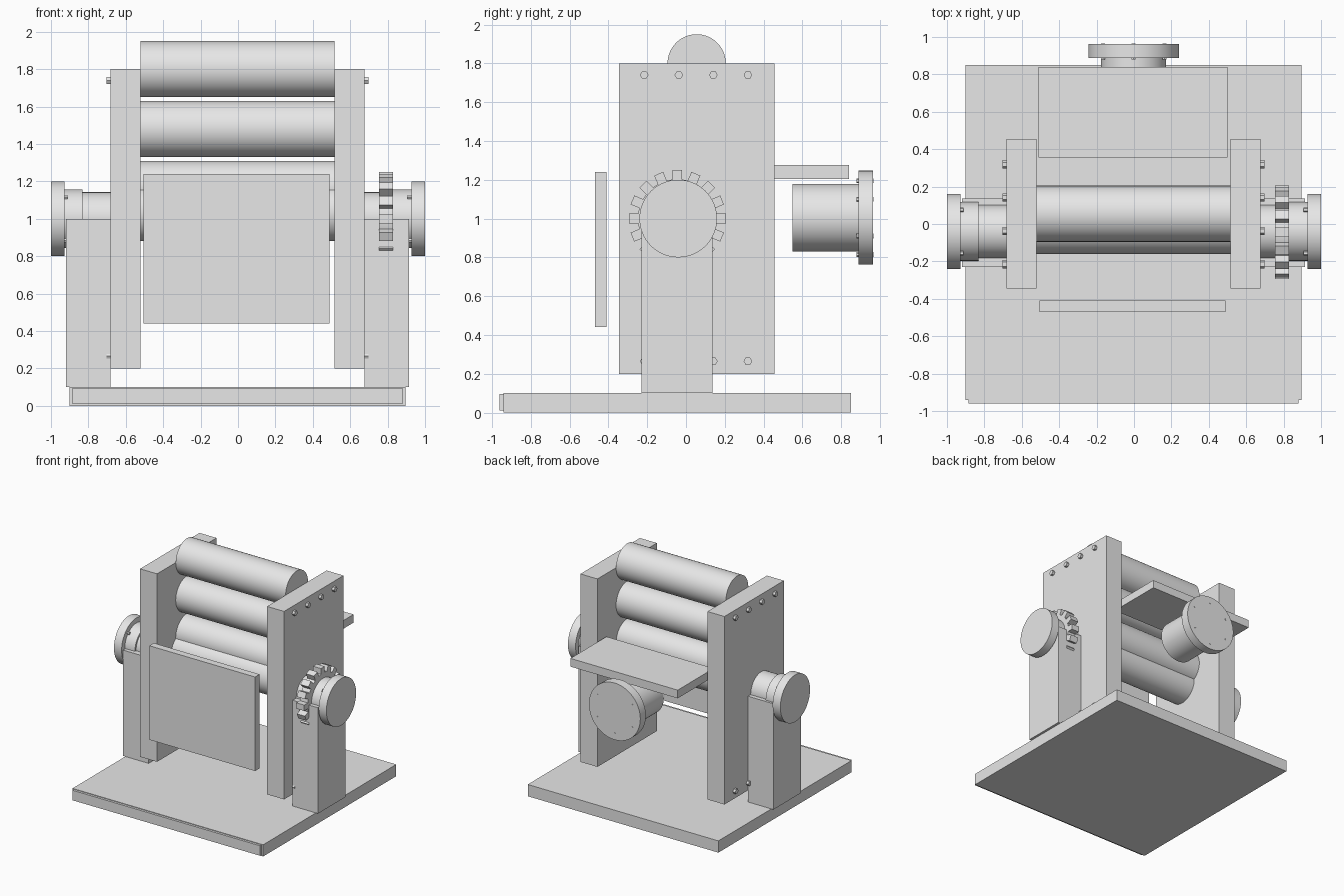
import bpy
from math import pi, radians, cos, sin
from mathutils import Matrix

cube = bpy.data.objects.get("Cube")
if cube:
    bpy.data.objects.remove(cube, do_unlink=True)

grey = bpy.data.materials.new("machine_grey")
grey.use_nodes = True
grey.diffuse_color = (0.8, 0.8, 0.8, 1)
grey.node_tree.nodes["Principled BSDF"].inputs["Base Color"].default_value = (0.8, 0.8, 0.8, 1)


def finish(name):
    obj = bpy.context.object
    obj.name = name
    obj.data.materials.append(grey)
    return obj


def box(name, x, y, z):
    """Box from its extents along each axis."""
    spans = (x, y, z)
    bpy.ops.mesh.primitive_cube_add(size=1, location=[(a + b) / 2 for a, b in spans])
    obj = finish(name)
    obj.data.transform(Matrix.Diagonal([b - a for a, b in spans] + [1]))
    return obj


def cylinder(name, axis, span, centre, radius, sides=64):
    """Cylinder along x or y; centre gives the other two coordinates."""
    mid, depth = sum(span) / 2, abs(span[1] - span[0])
    if axis == "x":
        loc, rot = (mid, centre[0], centre[1]), (0, pi / 2, 0)
    else:
        loc, rot = (centre[0], mid, centre[1]), (pi / 2, 0, 0)
    bpy.ops.mesh.primitive_cylinder_add(vertices=sides, radius=radius, depth=depth,
                                        location=loc, rotation=rot)
    obj = finish(name)
    if sides > 12:
        bpy.ops.object.shade_smooth_by_angle(angle=radians(30))
    return obj


# Base with a two-piece front strip
box("base_plate", (-0.9, 0.895), (-0.94, 0.85), (0, 0.1))
box("front_strip_right", (-0.885, 0), (-0.96, -0.94), (0.01, 0.095))
box("front_strip_left", (0, 0.88), (-0.96, -0.94), (0.01, 0.095))

# Rollers, top to bottom
for i, (y, z) in enumerate([(0.055, 1.8), (0.055, 1.48), (0.055, 1.16), (-0.01, 1.03)]):
    cylinder(f"roller_{i + 1}", "x", (-0.52, 0.515), (y, z), 0.15)

# Feed plate in front and delivery shelf behind
box("front_plate", (-0.505, 0.49), (-0.47, -0.41), (0.44, 1.24))
box("rear_shelf", (-0.51, 0.5), (0.355, 0.84), (1.205, 1.275))

# Side frames, supports and stepped hubs on both sides
HUB = (-0.04, 1.0)
for side, s in (("left", 1), ("right", -1)):
    shift = -0.0025

    def across(a, b):
        return sorted((s * a + shift, s * b + shift))

    box(f"side_frame_{side}", across(0.518, 0.678), (-0.345, 0.455), (0.2, 1.8))
    box(f"support_{side}", across(0.678, 0.918), (-0.23, 0.137), (0.1, 1.0))
    cylinder(f"inner_shaft_{side}", "x", across(0.678, 0.84), HUB, 0.142)
    cylinder(f"outer_shaft_{side}", "x", across(0.83, 0.94), HUB, 0.157)
    cylinder(f"end_disc_{side}", "x", sorted((s * 0.928, s * 1.0)), HUB, 0.2)
    for k in range(4):
        a = pi / 4 + k * pi / 2
        cylinder(f"disc_bolt_{side}_{k + 1}", "x", across(0.908, 0.94),
                 (HUB[0] + 0.165 * cos(a), HUB[1] + 0.165 * sin(a)), 0.012, 6)
    for z in (0.265, 1.74):
        for k in range(4):
            cylinder(f"frame_bolt_{side}", "x", across(0.67, 0.7),
                     (-0.215 + 0.178 * k, z), 0.022, 6)

# Gear on the left hub
GEAR_X, GEAR = (0.755, 0.83), (-0.045, 1.0)
cylinder("gear_disc", "x", GEAR_X, GEAR, 0.203)
for k in range(16):
    tooth = box(f"gear_tooth_{k + 1}", GEAR_X, (-0.025, 0.025), (0.2, 0.25))
    tooth.data.transform(Matrix.Translation((0, 0, 0.225)))
    tooth.location = (sum(GEAR_X) / 2, *GEAR)
    tooth.rotation_euler.x = k * pi / 8

# Rear motor with bolted flange
MOTOR = (-0.002, 1.005)
cylinder("motor_body", "y", (0.55, 0.9), MOTOR, 0.174)
cylinder("motor_flange", "y", (0.888, 0.963), MOTOR, 0.242)
for k in range(6):
    a = pi / 6 + k * pi / 3
    cylinder(f"flange_bolt_{k + 1}", "y", (0.88, 0.966),
             (MOTOR[0] + 0.19 * cos(a), MOTOR[1] + 0.19 * sin(a)), 0.012, 6)
